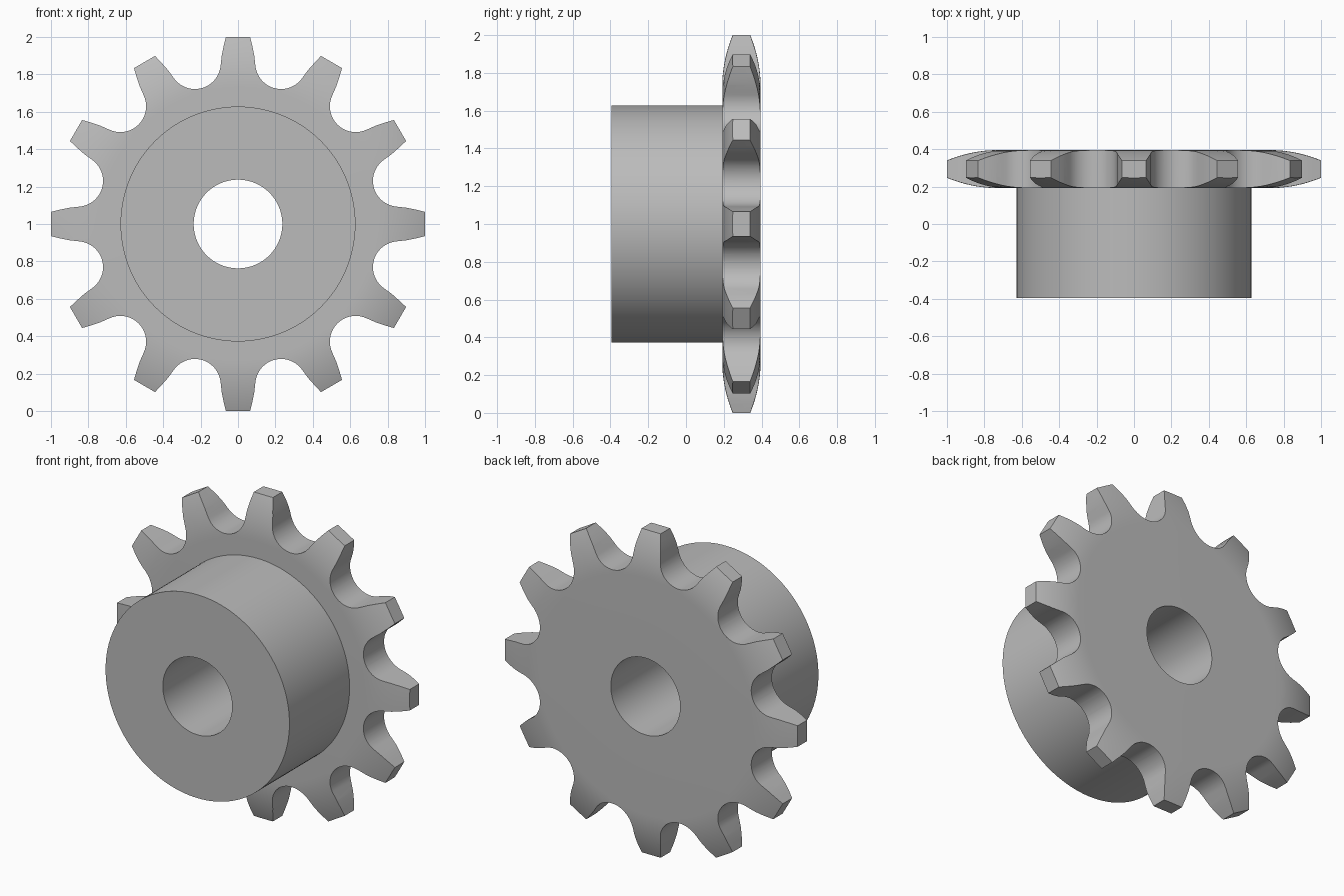
import bpy
import bmesh
from math import sin, cos, pi, radians, atan2, hypot

TEETH = 12
BORE, HUB_R, TIP_R = 0.237, 0.628, 1.0
FRONT, SHOULDER, BACK = -0.395, 0.192, 0.395
SEAT_C, SEAT_R = 0.89, 0.138          # roller seat centre distance and radius
ROUND_START, TIP_DROP = 0.73, 0.055   # rounding of the tooth sides
AXIS_Z = 1.0

cube = bpy.data.objects.get("Cube")
if cube:
    bpy.data.objects.remove(cube, do_unlink=True)

steel = bpy.data.materials.new("grey_steel")
steel.use_nodes = True
colour = (0.5, 0.5, 0.5, 1)
steel.diffuse_color = colour
steel.node_tree.nodes["Principled BSDF"].inputs["Base Color"].default_value = colour


def finish(name, bm):
    bmesh.ops.recalc_face_normals(bm, faces=bm.faces)
    mesh = bpy.data.meshes.new(name)
    bm.to_mesh(mesh)
    bm.free()
    mesh.materials.append(steel)
    obj = bpy.data.objects.new(name, mesh)
    obj.location.z = AXIS_Z
    bpy.context.collection.objects.link(obj)
    return obj


def lathe(name, profile, steps=120):
    """Turn a closed (radius, y) profile around the y axis."""
    bm = bmesh.new()
    rings = [[bm.verts.new((r * sin(2 * pi * i / steps), y, r * cos(2 * pi * i / steps)))
              for r, y in profile] for i in range(steps)]
    n = len(profile)
    for i in range(steps):
        a, b = rings[i], rings[(i + 1) % steps]
        for j in range(n):
            k = (j + 1) % n
            bm.faces.new((a[j], a[k], b[k], b[j]))
    return finish(name, bm)


def prism(name, outline, y0, y1):
    """Extrude an (x, z) outline along y."""
    bm = bmesh.new()
    face = bm.faces.new([bm.verts.new((x, y0, z)) for x, z in outline])
    made = bmesh.ops.extrude_face_region(bm, geom=[face])["geom"]
    bmesh.ops.translate(bm, vec=(0, y1 - y0, 0),
                        verts=[v for v in made if isinstance(v, bmesh.types.BMVert)])
    return finish(name, bm)


def shade(obj):
    bpy.ops.object.select_all(action="DESELECT")
    obj.select_set(True)
    bpy.context.view_layer.objects.active = obj
    bpy.ops.object.shade_smooth_by_angle(angle=radians(30))


# Hub with bore
hub = lathe("hub", [(BORE, FRONT), (HUB_R, FRONT), (HUB_R, SHOULDER), (BORE, SHOULDER)])

# Wheel disc, its rim sides curving in towards the tooth tips
rim = []
for i in range(11):
    t = i / 10
    rim.append((ROUND_START + (TIP_R + 0.02 - ROUND_START) * t, TIP_DROP * 1.15 * t * t))
profile = [(BORE, SHOULDER)] + [(r, SHOULDER + d) for r, d in rim]
profile += [(r, BACK - d) for r, d in reversed(rim)] + [(BORE, BACK)]
wheel = lathe("toothed_wheel", profile)

# One tooth: flat tip, slightly convex flank, then half of the roller seat
flank = [(0.065, TIP_R), (0.077, 0.95), (0.087, 0.9)]
half_pitch = pi / TEETH
cx, cz = SEAT_C * sin(half_pitch), SEAT_C * cos(half_pitch)
start, end = radians(185), radians(270) - half_pitch
seat = []
for i in range(13):
    a = start + (end - start) * i / 12
    seat.append((cx + SEAT_R * cos(a), cz + SEAT_R * sin(a)))
half = flank + seat
tooth = [(-x, z) for x, z in reversed(half[:-1])] + half

# Repeat the tooth around the wheel and trim the disc to it
outline = []
for n in range(TEETH):
    for x, z in tooth:
        a, r = atan2(x, z) + 2 * half_pitch * n, hypot(x, z)
        outline.append((r * sin(a), r * cos(a)))
cutter = prism("tooth_cutter", outline, SHOULDER - 0.1, BACK + 0.1)
cutter.hide_render = True
trim = wheel.modifiers.new("teeth", "BOOLEAN")
trim.operation = "INTERSECT"
trim.solver = "EXACT"
trim.object = cutter
bpy.context.view_layer.objects.active = wheel
bpy.ops.object.modifier_apply(modifier=trim.name)
bpy.data.objects.remove(cutter, do_unlink=True)

for part in (hub, wheel):
    shade(part)
